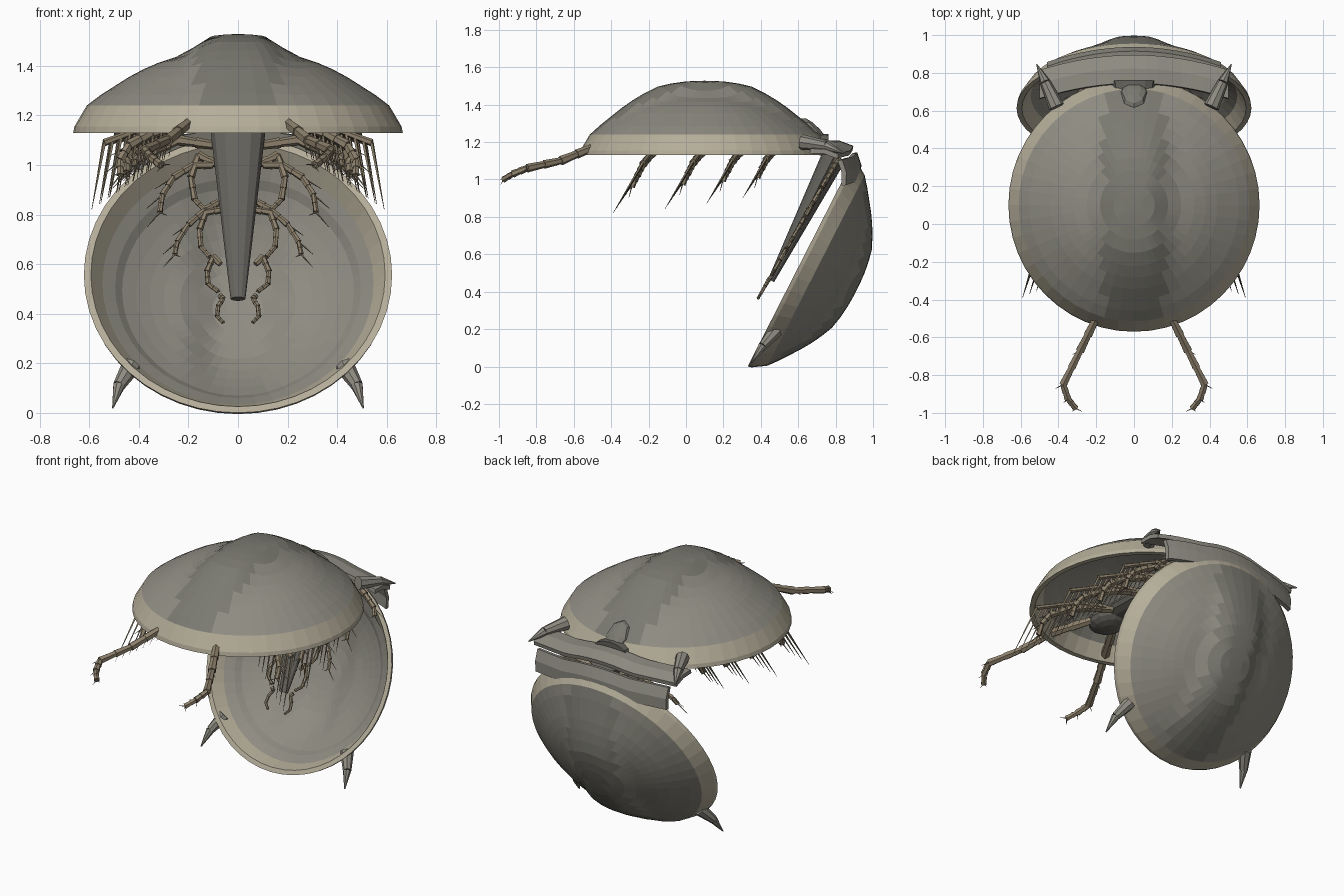
import bpy, bmesh
from math import sin, cos, pi, radians
from mathutils import Vector, Matrix

if "Cube" in bpy.data.objects:
    bpy.data.objects.remove(bpy.data.objects["Cube"])


def mat(name, c):
    m = bpy.data.materials.new(name)
    m.diffuse_color = (*c, 1)
    m.use_nodes = True
    m.node_tree.nodes["Principled BSDF"].inputs["Base Color"].default_value = m.diffuse_color
    return m


SHELL = mat("shell", (0.27, 0.26, 0.22))
AXIS = mat("axis", (0.20, 0.195, 0.165))
RIM = mat("rim", (0.46, 0.42, 0.32))
LIMB = mat("limb", (0.27, 0.22, 0.15))
BODY = mat("body", (0.13, 0.125, 0.11))


def finish(bm, name, mats):
    bmesh.ops.recalc_face_normals(bm, faces=bm.faces)
    me = bpy.data.meshes.new(name)
    bm.to_mesh(me)
    bm.free()
    ob = bpy.data.objects.new(name, me)
    bpy.context.collection.objects.link(ob)
    for m in mats:
        me.materials.append(m)
    return ob


# Domed shield: outer and inner skins with a raised middle lobe
PROFILE = [(0.665, 0), (0.66, 0.025), (0.61, 0.11), (0.555, 0.152), (0.5, 0.187), (0.44, 0.225),
           (0.38, 0.257), (0.32, 0.283), (0.25, 0.306), (0.18, 0.321), (0.11, 0.331), (0.05, 0.335)]
N = 48


def shield(name, scale, matrix):
    bm = bmesh.new()

    def point(r, z, a, drop):
        x, y = r * sin(a), -r * cos(a) * 1.008
        t = max(0, min(1, (0.25 - abs(x)) / 0.17))
        fade = max(0, min(1, (0.6 - r) / 0.36))
        z += 0.062 * t * t * (3 - 2 * t) * fade
        p = Vector((x, y, z - drop))
        return bm.verts.new(Vector(a * b for a, b in zip(p, scale)))

    ends = []
    inner = [(r - 0.025 * (r > 0.5), max(z, 0.025)) for r, z in PROFILE]
    for drop, pts in ((0, PROFILE), (0.025, inner)):
        rings = [[point(r, z, 2 * pi * i / N, drop) for i in range(N)] for r, z in pts]
        top = point(0, 0.336, 0, drop)
        for k, (a, b) in enumerate(zip(rings, rings[1:])):
            for i in range(N):
                f = bm.faces.new((a[i], a[(i + 1) % N], b[(i + 1) % N], b[i]))
                axis = abs(f.calc_center_median().x) < 0.16 and not drop
                f.material_index = 2 if k < 2 else int(axis)
        for i in range(N):
            f = bm.faces.new((rings[-1][i], rings[-1][(i + 1) % N], top))
            f.material_index = 0 if drop else 1
        ends.append(rings[0])
    a, b = ends
    for i in range(N):
        bm.faces.new((a[i], a[(i + 1) % N], b[(i + 1) % N], b[i])).material_index = 2
    finish(bm, name, (SHELL, AXIS, RIM)).matrix_world = matrix


shield("head_shield", (1, 1, 1), Matrix.Translation((0, 0.1, 1.13)))
shield("tail_shield", (0.935, 0.93, 0.84),
       Matrix.Translation((0, 0.613, 0.556)) @ Matrix.Rotation(radians(-117), 4, 'X'))


# Middle plates: thin wavy bands between the shields
def plate(name, front, back, half, lift):
    bm = bmesh.new()
    f, b = Vector((0, *front)), Vector((0, *back))
    d = (b - f).normalized()
    n = Vector((0, -d.z, d.y)) * 0.025
    mid = (f + b) / 2 + n * 0.5
    rows = []
    for i in range(17):
        x = half * (i / 8 - 1)
        u = abs(x) / half
        off = Vector((x, -0.08 * u ** 2, lift * max(0, 1 - (x / 0.22) ** 2) - 0.02 * u ** 3))
        rows.append([bm.verts.new(p + off) for p in (f, mid, b, b - n, mid - n, f - n)])
    for a, c in zip(rows, rows[1:]):
        for k in range(6):
            bm.faces.new((a[k], a[(k + 1) % 6], c[(k + 1) % 6], c[k]))
    bm.faces.new(rows[0])
    bm.faces.new(rows[-1][::-1])
    finish(bm, name, (SHELL,))


plate("front_plate", (0.745, 1.185), (0.895, 1.155), 0.5, 0.025)
plate("rear_plate", (0.915, 1.125), (0.935, 0.99), 0.46, 0.02)


# Tapered tube piece between two points
def cone(bm, p, q, r1, r2, sides=6, flat=1.0):
    p, q = Vector(p), Vector(q)
    d = q - p
    m = Matrix.Translation((p + q) / 2) @ d.to_track_quat('Z', 'Y').to_matrix().to_4x4()
    bmesh.ops.create_cone(bm, cap_ends=True, segments=sides, radius1=r1, radius2=r2, depth=d.length,
                          matrix=m @ Matrix.Diagonal((1, flat, 1, 1)))


# Soft body: tube under the head, folding down into the tail
bm = bmesh.new()
cone(bm, (0, -0.3, 1.22), (0, 0.76, 1.185), 0.09, 0.115, 12, 0.5)
cone(bm, (0, 0.795, 1.13), (0, 0.455, 0.46), 0.11, 0.03, 12, 0.6)
finish(bm, "soft_body", (BODY,))

# Mouth plate under the head
bm = bmesh.new()
bmesh.ops.create_uvsphere(bm, u_segments=14, v_segments=8, radius=1,
                          matrix=Matrix.Translation((0, -0.22, 1.2)) @ Matrix.Diagonal((0.11, 0.14, 0.06, 1)))
finish(bm, "mouth_plate", (BODY,))

# Small lobe at the back of the head shield
bm = bmesh.new()
bmesh.ops.create_uvsphere(bm, u_segments=8, v_segments=6, radius=1,
                          matrix=Matrix.Translation((0, 0.69, 1.245)) @ Matrix.Rotation(radians(-48), 4, 'X')
                          @ Matrix.Diagonal((0.075, 0.11, 0.035, 1)))
finish(bm, "rear_lobe", (AXIS,))


# Jointed limb with small spines at the joints
def limb(bm, pts, r1, r2, spine=0.0):
    pts = [Vector(p) for p in pts]
    n = len(pts) - 1
    for i in range(n):
        a, b = pts[i], pts[i + 1]
        ra = r1 + (r2 - r1) * i / n
        m = (a + b) / 2
        for s, e in ((a, m), (m, b)):
            cone(bm, s, e, ra * 0.8, ra)
        if spine and i:
            d = (b - a).normalized()
            side = Vector((1, 0, -0.6)).normalized()
            for k in (1, -0.7):
                cone(bm, b, b + (side * k + d * 0.7) * spine, 0.004, 0.001, 4)


def comb(bm, pts, direction, r):
    limb(bm, pts, r, r * 0.5)
    a, b = Vector(pts[-2]), Vector(pts[-1])
    for i in range(8):
        p = a.lerp(b, i / 7)
        cone(bm, p, p + Vector(direction) * (0.7 + 0.3 * i / 7), 0.008, 0.001, 4)


def mirrored(bm, name, m):
    ob = finish(bm, name, (m,))
    ob.modifiers.new("mirror", 'MIRROR')


# Feelers
bm = bmesh.new()
limb(bm, [(0.08, -0.28, 1.2), (0.2, -0.5, 1.17), (0.285, -0.67, 1.1), (0.375, -0.85, 1.06),
          (0.35, -0.925, 1.03), (0.31, -0.975, 1.0)], 0.028, 0.016, 0.035)
mirrored(bm, "feelers", LIMB)

# Head legs with comb branches
bm = bmesh.new()
for y, s in ((-0.1, 1.0), (0.16, 0.94), (0.36, 0.86), (0.53, 0.78)):
    def P(x, dy, z):
        return (0.08 + x * s, y + dy * s, 1.19 + z * s)
    limb(bm, [P(0, 0, 0), P(0.14, -0.04, -0.02), P(0.27, -0.09, -0.06), P(0.36, -0.13, -0.11),
              P(0.395, -0.16, -0.17), P(0.395, -0.19, -0.23)], 0.028, 0.014, 0.05)
    comb(bm, [P(0.05, 0, 0), P(0.22, -0.06, -0.01), P(0.46, -0.13, -0.1)],
         (0.05 * s, -0.16 * s, -0.27 * s), 0.02)
mirrored(bm, "head_legs", LIMB)

# Tail legs, shrinking along the tail axis
bm = bmesh.new()


def T(x, z):
    return (x, 0.44 + (z - 0.46) * 0.576, z)


for pts, r, spine in (
        ([(0.08, 1.0), (0.16, 1.04), (0.19, 0.95), (0.175, 0.86), (0.135, 0.82)], 0.018, 0.5),
        ([(0.06, 0.82), (0.13, 0.81), (0.155, 0.74), (0.15, 0.67), (0.115, 0.63)], 0.016, 0.5),
        ([(0.07, 0.6), (0.1, 0.63), (0.125, 0.57), (0.12, 0.52), (0.08, 0.49)], 0.015, 0.5),
        ([(0.075, 0.475), (0.06, 0.46), (0.08, 0.43), (0.085, 0.39), (0.06, 0.365)], 0.013, 0.5),
        ([(0.1, 1.0), (0.18, 1.0), (0.26, 0.95), (0.305, 0.88), (0.315, 0.81)], 0.018, 3),
        ([(0.08, 0.85), (0.13, 0.82), (0.2, 0.76), (0.245, 0.69), (0.255, 0.64)], 0.016, 3),
        ([(0.1, 1.08), (0.24, 1.1), (0.35, 1.05), (0.43, 1.0), (0.45, 0.96)], 0.022, 2.4)):
    limb(bm, [T(x, z) for x, z in pts], r, r * 0.55, r * spine)
mirrored(bm, "tail_legs", LIMB)

# Corner spines of both shields
bm = bmesh.new()
cone(bm, (0.41, 0.62, 1.2), (0.47, 0.75, 1.18), 0.042, 0.028, 8)
cone(bm, (0.47, 0.75, 1.18), (0.515, 0.845, 1.14), 0.028, 0.003, 8)
mirrored(bm, "head_spines", SHELL)
bm = bmesh.new()
cone(bm, (0.43, 0.48, 0.19), (0.48, 0.41, 0.11), 0.04, 0.025, 8)
cone(bm, (0.48, 0.41, 0.11), (0.505, 0.35, 0.02), 0.025, 0.003, 8)
mirrored(bm, "tail_spines", SHELL)
